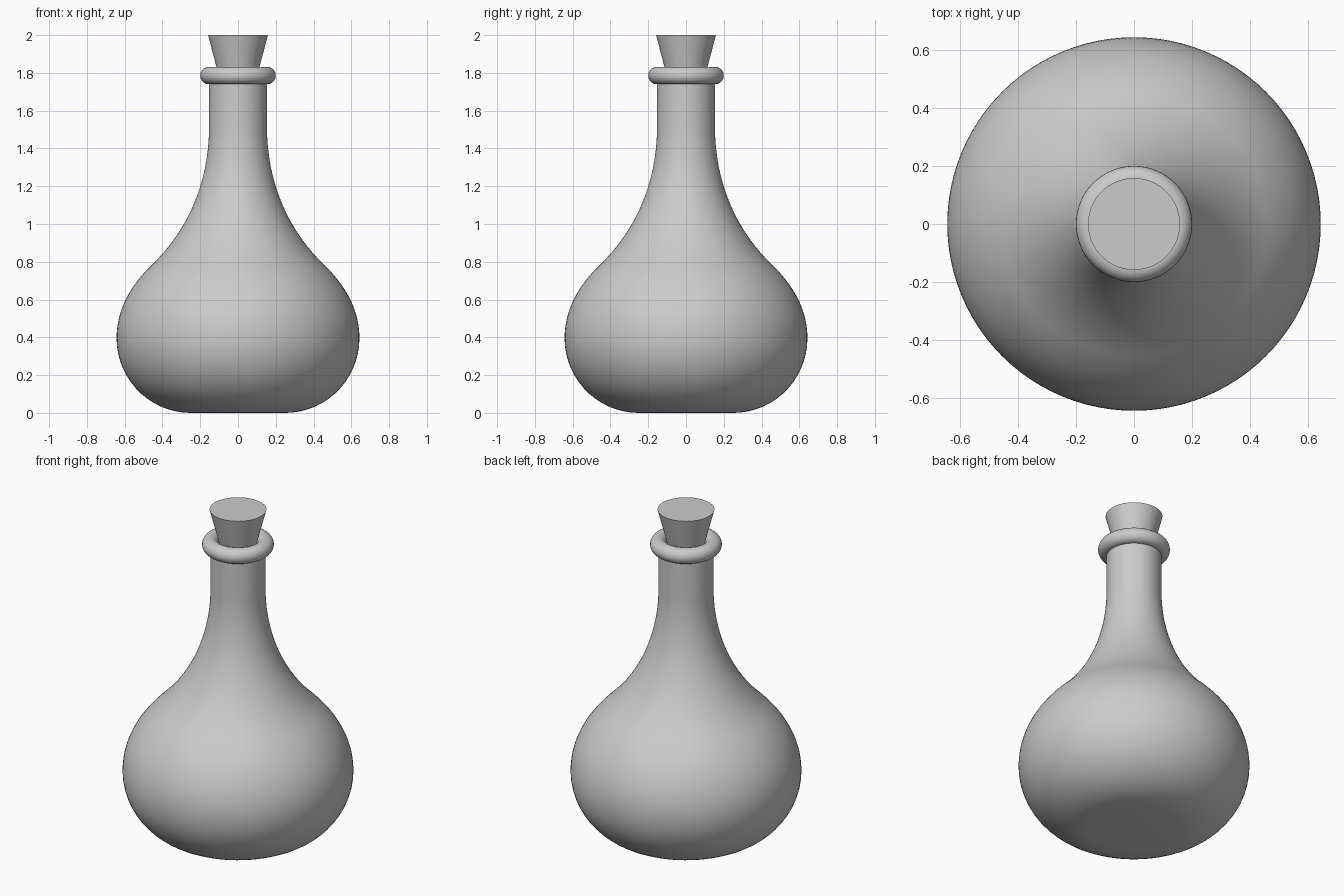
import bpy, bmesh, math
from mathutils import Vector
from mathutils.geometry import interpolate_bezier

if "Cube" in bpy.data.objects:
    bpy.data.objects.remove(bpy.data.objects["Cube"])

SEGMENTS = 96


def lathe(name, profile, closed=False):
    """Spin an (r, z) profile around the z axis."""
    bm = bmesh.new()
    verts = [bm.verts.new((r, 0, z)) for r, z in profile]
    edges = [bm.edges.new(pair) for pair in zip(verts, verts[1:])]
    if closed:
        edges.append(bm.edges.new((verts[-1], verts[0])))
    bmesh.ops.spin(bm, geom=verts + edges, axis=(0, 0, 1), cent=(0, 0, 0),
                   angle=math.tau, steps=SEGMENTS, use_duplicate=False)
    bmesh.ops.remove_doubles(bm, verts=bm.verts, dist=1e-5)
    bmesh.ops.recalc_face_normals(bm, faces=bm.faces)
    mesh = bpy.data.meshes.new(name)
    bm.to_mesh(mesh)
    bm.free()
    obj = bpy.data.objects.new(name, mesh)
    bpy.context.collection.objects.link(obj)
    bpy.ops.object.select_all(action='DESELECT')
    obj.select_set(True)
    bpy.context.view_layer.objects.active = obj
    bpy.ops.object.shade_smooth_by_angle(angle=math.radians(35))
    return obj


def bezier(*points, steps=16):
    return [p[:2] for p in interpolate_bezier(*[Vector((*p, 0)) for p in points], steps)]


# Bottle: flat base, round belly, flared shoulder and straight neck
belly_low = bezier((0.25, 0), (0.467, 0), (0.643, 0.178), (0.643, 0.395))
belly_high = bezier((0.643, 0.395), (0.643, 0.56), (0.555, 0.69), (0.45, 0.79))
shoulder = bezier((0.45, 0.79), (0.28, 0.955), (0.153, 1.2), (0.153, 1.52), steps=24)
lathe("bottle", [(0, 0)] + belly_low + belly_high[1:] + shoulder[1:] + [(0.153, 1.79)])

# Rounded ring around the mouth
ring = [(0.154 + 0.046 * math.cos(a), 1.786 + 0.046 * math.sin(a))
        for a in (math.tau * i / 24 for i in range(24))]
lathe("lip_ring", ring, closed=True)

# Tapered stopper pushed into the neck
lathe("stopper", [(0, 1.70), (0.08, 1.70), (0.158, 2.0), (0, 2.0)])
